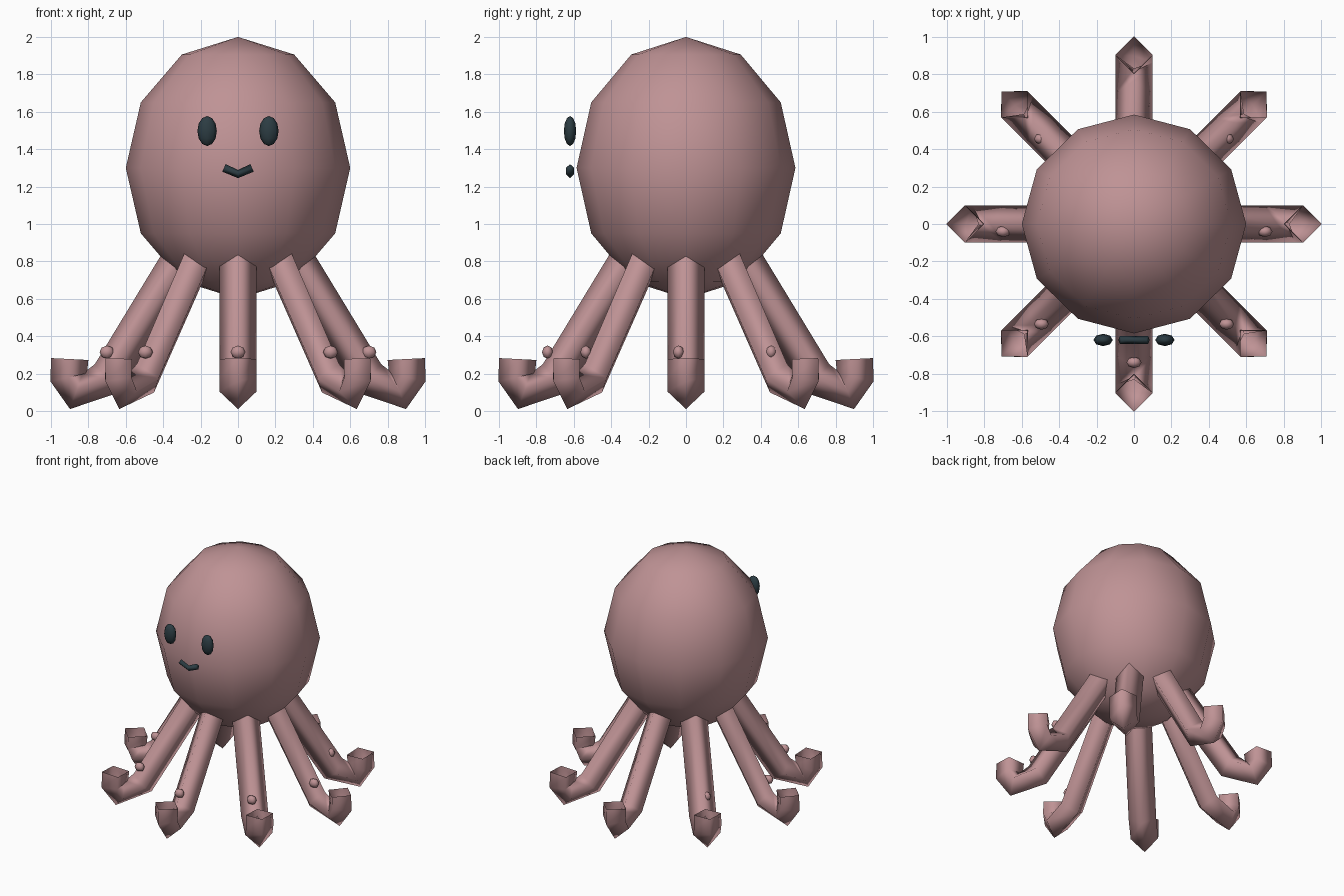
import bpy, bmesh, math
from mathutils import Vector, Matrix

if "Cube" in bpy.data.objects:
    bpy.data.objects.remove(bpy.data.objects["Cube"], do_unlink=True)


def material(name, rgb):
    m = bpy.data.materials.new(name)
    m.use_nodes = True
    m.diffuse_color = (*rgb, 1)
    m.node_tree.nodes["Principled BSDF"].inputs["Base Color"].default_value = (*rgb, 1)
    return m


pink = material("dusty pink", (0.52, 0.29, 0.30))
dark = material("dark slate", (0.025, 0.045, 0.055))


def finish(name, bm, mat):
    mesh = bpy.data.meshes.new(name)
    bm.to_mesh(mesh)
    bm.free()
    mesh.materials.append(mat)
    mesh.shade_smooth()
    obj = bpy.data.objects.new(name, mesh)
    bpy.context.collection.objects.link(obj)
    return obj


def ellipsoid(name, centre, radii, segments, rings, mat):
    bm = bmesh.new()
    bmesh.ops.create_uvsphere(bm, u_segments=segments, v_segments=rings, radius=1)
    bm.transform(Matrix.Translation(centre) @ Matrix.Diagonal((*radii, 1)))
    return finish(name, bm, mat)


def tube(name, path, radius, side, mat, spin=0.0, closed=False):
    """Four-sided tube along a planar path; side is the normal of that plane."""
    bm = bmesh.new()
    path = [Vector(p) for p in path]
    rings = []
    for i, p in enumerate(path):
        before = (p - path[i - 1]).normalized() if i else Vector()
        after = (path[i + 1] - p).normalized() if i < len(path) - 1 else Vector()
        up = side.cross((before + after).normalized())
        rings.append([bm.verts.new(p + radius * (math.cos(a) * side + math.sin(a) * up))
                      for a in (spin + k * math.pi / 2 for k in range(4))])
    for a, b in zip(rings, rings[1:]):
        for k in range(4):
            bm.faces.new((a[k], a[k - 1], b[k - 1], b[k]))
    if closed:
        bm.faces.new(rings[0])
        bm.faces.new(rings[-1])
    bmesh.ops.recalc_face_normals(bm, faces=bm.faces)
    return finish(name, bm, mat)


# Body
ellipsoid("body", (0, 0, 1.3), (0.6, 0.585, 0.7), 12, 6, pink)

# Eight hooked tentacles, open at the tips, each with a small bump
profile = [(0.26, 0.89), (0.70, 0.175), (0.865, 0.105), (0.905, 0.18), (0.9, 0.278)]
for i in range(8):
    angle = i * math.pi / 4
    c, s = math.cos(angle), math.sin(angle)
    tube(f"tentacle_{i + 1}", [(r * c, r * s, z) for r, z in profile],
         0.1, Vector((-s, c, 0)), pink)
    ellipsoid(f"tentacle_bump_{i + 1}", (0.7 * c, 0.7 * s - 0.04, 0.315),
              (0.04, 0.03, 0.035), 8, 4, pink)

# Eyes
for side, x in (("left", 0.165), ("right", -0.165)):
    ellipsoid(f"{side}_eye", (x, -0.62, 1.497), (0.052, 0.033, 0.08), 8, 6, dark)

# Smiling mouth
tube("mouth", [(-0.075, -0.62, 1.3), (0, -0.62, 1.267), (0.075, -0.62, 1.3)],
     0.022, Vector((0, 1, 0)), dark, closed=True)
